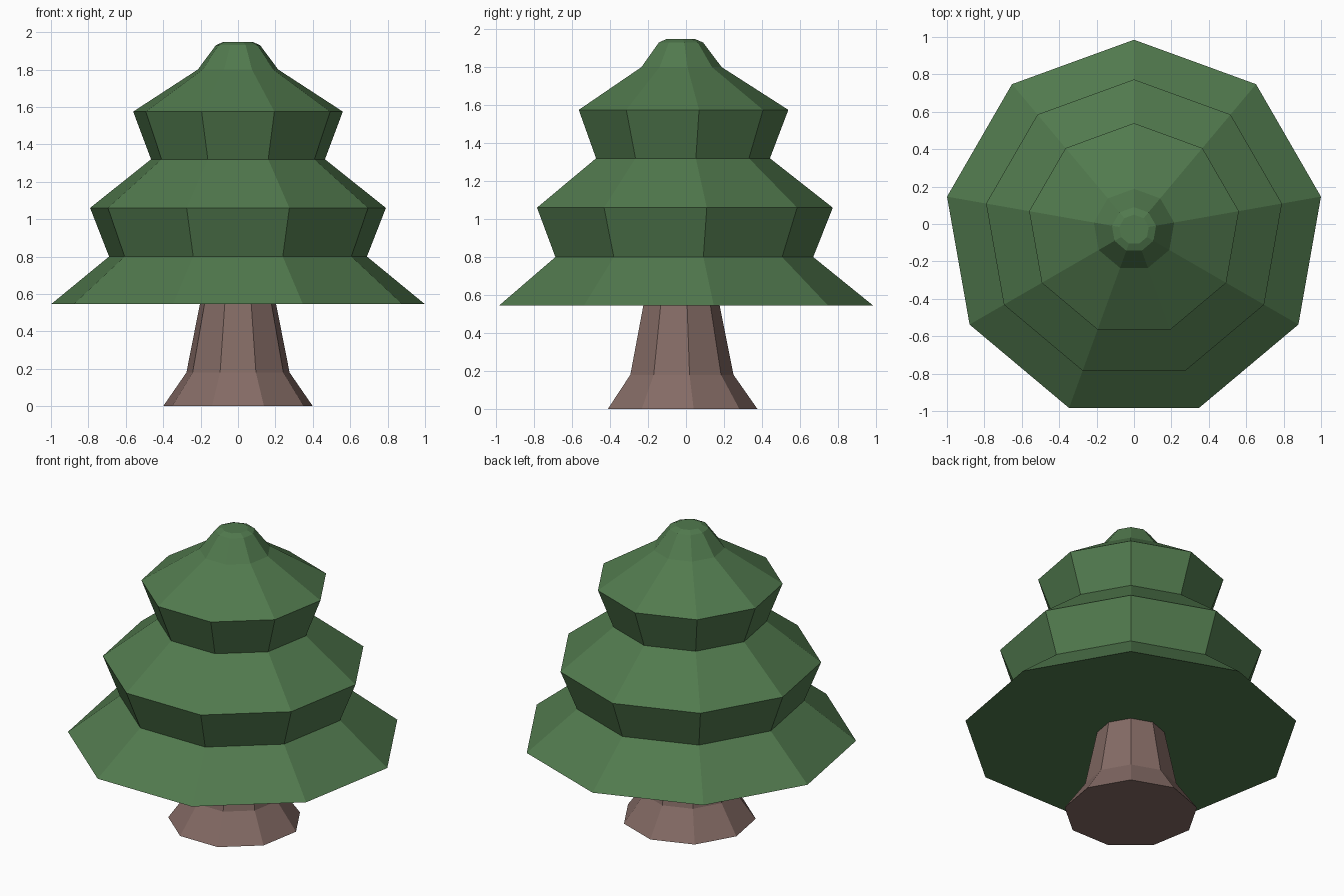
import bpy, bmesh, math

if "Cube" in bpy.data.objects:
    bpy.data.objects.remove(bpy.data.objects["Cube"])

SIDES = 9
CENTRE_Y = -0.03


def material(name, colour):
    m = bpy.data.materials.new(name)
    m.diffuse_color = (*colour, 1.0)
    m.use_nodes = True
    m.node_tree.nodes["Principled BSDF"].inputs["Base Color"].default_value = m.diffuse_color
    return m


def lathe(name, profile, mat):
    """Closed nine-sided solid from (radius, height) rings, one corner facing +y."""
    bm = bmesh.new()
    rings = []
    for r, z in profile:
        angles = [math.pi / 2 + i * math.tau / SIDES for i in range(SIDES)]
        rings.append([bm.verts.new((r * math.cos(a), CENTRE_Y + r * math.sin(a), z))
                      for a in angles])
    for low, high in zip(rings, rings[1:]):
        for i in range(SIDES):
            j = (i + 1) % SIDES
            bm.faces.new((low[i], low[j], high[j], high[i]))
    bm.faces.new(rings[0][::-1])
    bm.faces.new(rings[-1])
    mesh = bpy.data.meshes.new(name)
    bm.to_mesh(mesh)
    bm.free()
    mesh.materials.append(mat)
    obj = bpy.data.objects.new(name, mesh)
    bpy.context.collection.objects.link(obj)
    return obj


green = material("leaf green", (0.083, 0.194, 0.076))
brown = material("bark brown", (0.232, 0.147, 0.130))

# Flared trunk
lathe("trunk", [(0.406, 0), (0.28, 0.18), (0.204, 0.56)], brown)

# Three stacked tiers with a blunt tip
lathe("foliage", [(1.015, 0.545), (0.70, 0.80), (0.803, 1.06), (0.472, 1.32),
                  (0.569, 1.575), (0.218, 1.80), (0.12, 1.93), (0.08, 1.947)], green)
